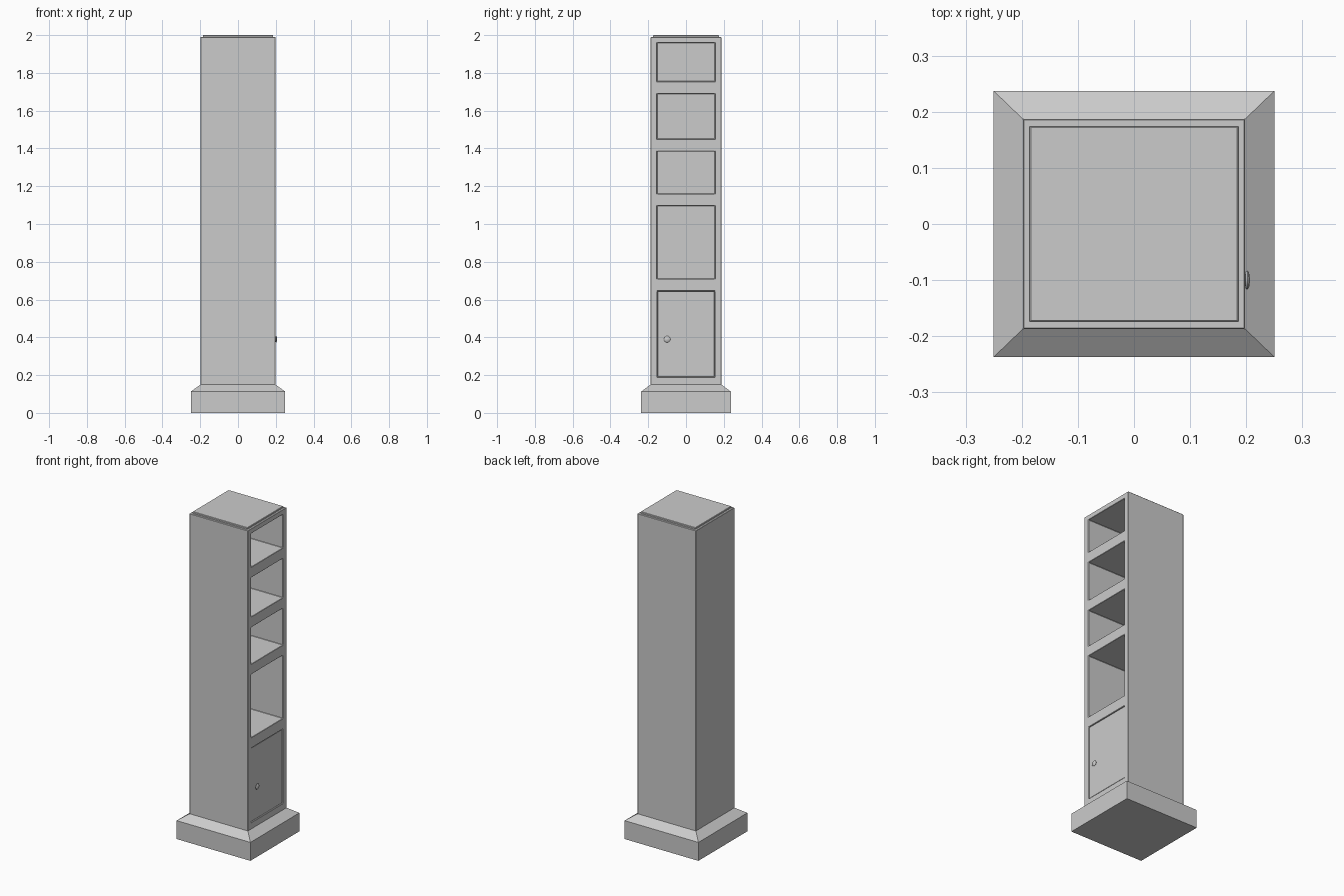
import bpy, bmesh
from math import radians, pi
from mathutils import Matrix

if "Cube" in bpy.data.objects:
    bpy.data.objects.remove(bpy.data.objects["Cube"])


def make_object(name, bm):
    mesh = bpy.data.meshes.new(name)
    bm.to_mesh(mesh)
    bm.free()
    obj = bpy.data.objects.new(name, mesh)
    bpy.context.collection.objects.link(obj)
    return obj


def box(name, x, y, z):
    bm = bmesh.new()
    size = [b - a for a, b in (x, y, z)]
    mid = [(a + b) / 2 for a, b in (x, y, z)]
    bmesh.ops.create_cube(bm, size=1, matrix=Matrix.Translation(mid) @ Matrix.Diagonal((*size, 1)))
    return make_object(name, bm)


def stacked_rings(name, rings):
    """Closed solid from rectangular rings (half_x, half_y, z)."""
    bm = bmesh.new()
    loops = [[bm.verts.new((sx * hx, sy * hy, z))
              for sx, sy in ((-1, -1), (1, -1), (1, 1), (-1, 1))] for hx, hy, z in rings]
    for low, high in zip(loops, loops[1:]):
        for i in range(4):
            j = (i + 1) % 4
            bm.faces.new((low[i], low[j], high[j], high[i]))
    bm.faces.new(loops[0][::-1])
    bm.faces.new(loops[-1])
    return make_object(name, bm)


def activate(obj):
    bpy.ops.object.select_all(action='DESELECT')
    obj.select_set(True)
    bpy.context.view_layer.objects.active = obj


def bevel(obj, width, segments=1):
    mod = obj.modifiers.new("edge_bevel", 'BEVEL')
    mod.width = width
    mod.segments = segments
    mod.limit_method = 'ANGLE'


# Plinth with sloping shoulder
stacked_rings("plinth", [(0.25, 0.237, 0), (0.25, 0.237, 0.113), (0.198, 0.187, 0.15)])

# Column with raised top panel
column = stacked_rings("column", [(0.198, 0.187, 0.14), (0.198, 0.187, 1.99)])
top_panel = stacked_rings("top_panel", [(0.186, 0.174, 1.98), (0.186, 0.174, 1.998), (0.184, 0.172, 2.0)])

# Open shelf niches and shallow door recess cut into the right side
recesses = [(1.755, 1.96, -0.17), (1.45, 1.69, -0.17), (1.16, 1.385, -0.17),
            (0.71, 1.097, -0.17), (0.19, 0.645, 0.18)]
for low, high, back in recesses:
    cutter = box("niche_cutter", (back, 0.3), (-0.153, 0.153), (low, high))
    cutter.hide_render = True
    mod = column.modifiers.new("niche", 'BOOLEAN')
    mod.operation = 'DIFFERENCE'
    mod.solver = 'EXACT'
    mod.object = cutter
    activate(column)
    bpy.ops.object.modifier_apply(modifier=mod.name)
    bpy.data.objects.remove(cutter)
bevel(column, 0.002)

# Cabinet door
door = box("door", (0.17, 0.194), (-0.151, 0.151), (0.192, 0.643))
bevel(door, 0.0015)

# Round door knob, a profile spun around the x axis
bm = bmesh.new()
profile = [(0.192, 0.008), (0.198, 0.009), (0.199, 0.015), (0.202, 0.017), (0.205, 0.014), (0.207, 0.0)]
verts = [bm.verts.new((x, -0.1 + r, 0.39)) for x, r in profile]
edges = [bm.edges.new(pair) for pair in zip(verts, verts[1:])]
bmesh.ops.spin(bm, geom=verts + edges, cent=(0, -0.1, 0.39), axis=(1, 0, 0),
               angle=2 * pi, steps=24)
bmesh.ops.remove_doubles(bm, verts=bm.verts, dist=1e-5)
bmesh.ops.recalc_face_normals(bm, faces=bm.faces)
knob = make_object("door_knob", bm)
activate(knob)
bpy.ops.object.shade_smooth_by_angle(angle=radians(40))
